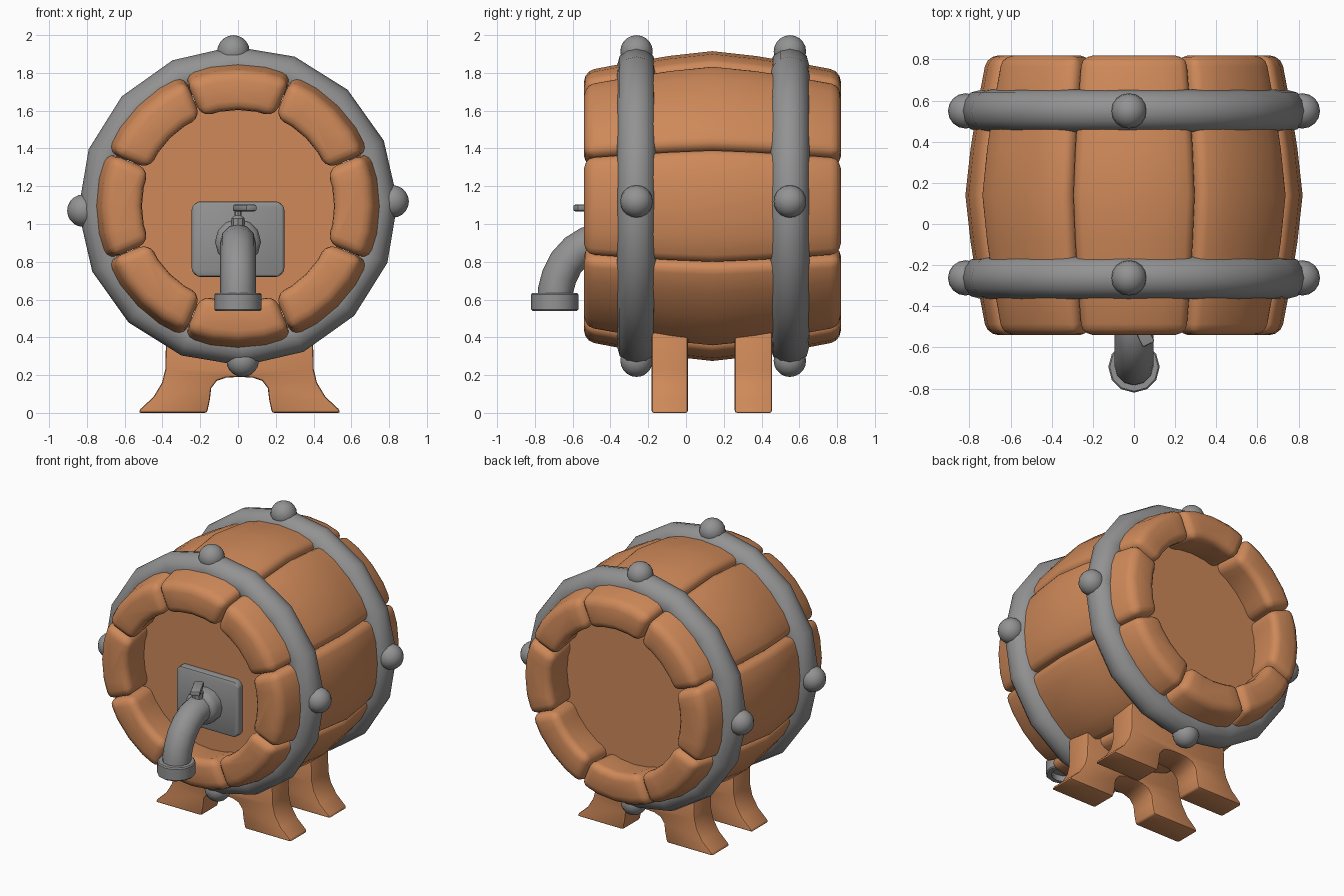
import bpy, bmesh, math
from mathutils import Vector, Matrix

if "Cube" in bpy.data.objects:
    bpy.data.objects.remove(bpy.data.objects["Cube"])

ZC, YC = 1.095, 0.14          # barrel axis height and middle


def material(name, rgb):
    m = bpy.data.materials.new(name)
    m.diffuse_color = (*rgb, 1)
    m.use_nodes = True
    m.node_tree.nodes["Principled BSDF"].inputs["Base Color"].default_value = m.diffuse_color
    return m


WOOD = material("warm wood", (0.62, 0.25, 0.10))
IRON = material("grey iron", (0.29, 0.29, 0.29))


def finish(name, bm, mat, bevel=0, segs=3, angle=40):
    bmesh.ops.recalc_face_normals(bm, faces=bm.faces)
    me = bpy.data.meshes.new(name)
    bm.to_mesh(me)
    bm.free()
    me.materials.append(mat)
    ob = bpy.data.objects.new(name, me)
    bpy.context.collection.objects.link(ob)
    bpy.ops.object.select_all(action='DESELECT')
    ob.select_set(True)
    bpy.context.view_layer.objects.active = ob
    if bevel:
        b = ob.modifiers.new("bevel", 'BEVEL')
        b.width, b.segments = bevel, segs
        b.limit_method, b.angle_limit = 'ANGLE', math.radians(35)
        bpy.ops.object.modifier_apply(modifier="bevel")
    bpy.ops.object.shade_smooth_by_angle(angle=math.radians(angle))
    return ob


def loft(bm, rings, close=False):
    """Skin a list of closed point rings; cap the ends unless closed."""
    vs = [[bm.verts.new(p) for p in r] for r in rings]
    n = len(vs[0])
    pairs = list(zip(vs, vs[1:])) + ([(vs[-1], vs[0])] if close else [])
    for a, b in pairs:
        for i in range(n):
            j = (i + 1) % n
            bm.faces.new((a[i], a[j], b[j], b[i]))
    if not close:
        bm.faces.new(vs[0])
        bm.faces.new(vs[-1])


def circle(r, y, n, z=ZC):
    """Ring around the y axis."""
    return [(r * math.cos(2 * math.pi * i / n), y, z + r * math.sin(2 * math.pi * i / n))
            for i in range(n)]


# Bulging barrel staves
def stave(k):
    bm = bmesh.new()
    rings = []
    angs = [math.radians(45 * k - 22.4 + 44.8 * i / 4) for i in range(5)]
    for s in range(-3, 4):
        t = s / 3
        drop = 0.105 * abs(t) ** 1.3
        outer = [(0.82 - drop, a) for a in angs]
        inner = [(0.575 - 0.7 * drop, a) for a in reversed(angs)]
        rings.append([(r * math.cos(a), YC + 0.68 * t, ZC + r * math.sin(a))
                      for r, a in outer + inner])
    loft(bm, rings)
    finish(f"stave_{k + 1}", bm, WOOD, 0.055)


for k in range(8):
    stave(k)

# Recessed round ends
for name, y0, y1 in (("front_head", -0.30, -0.24), ("back_head", 0.52, 0.58)):
    bm = bmesh.new()
    loft(bm, [circle(0.6, y0, 32), circle(0.6, y1, 32)])
    finish(name, bm, WOOD)

# Iron hoops with four round studs each
TURN = math.radians(1.7)
for name, y in (("front", -0.262), ("back", 0.55)):
    bm = bmesh.new()
    rings = []
    for i in range(16):
        a = 2 * math.pi * i / 16 + TURN
        ring = []
        for j in range(12):
            b = 2 * math.pi * j / 12
            r = 0.743 + 0.103 * math.cos(b)
            ring.append((r * math.cos(a), y + 0.103 * math.sin(b), ZC + r * math.sin(a)))
        rings.append(ring)
    loft(bm, rings, close=True)
    finish(f"{name}_hoop", bm, IRON, angle=50)
    for k in range(4):
        a = k * math.pi / 2 + TURN
        bm = bmesh.new()
        pos = Vector((0.819 * math.cos(a), y, ZC + 0.819 * math.sin(a)))
        bmesh.ops.create_uvsphere(bm, u_segments=16, v_segments=10, radius=0.086,
                                  matrix=Matrix.Translation(pos))
        finish(f"{name}_stud_{k + 1}", bm, IRON, angle=60)

# Stand: two saddles with flared feet
half = [(0, 0.19), (0.07, 0.187), (0.12, 0.17), (0.15, 0.13), (0.157, 0.07), (0.172, 0.0),
        (0.535, 0.0), (0.525, 0.02), (0.455, 0.085), (0.41, 0.16), (0.393, 0.23),
        (0.388, 0.43)]
outline = half + [(-x, z) for x, z in reversed(half[1:])]
for name, y0, y1 in (("front_saddle", -0.182, 0.01), ("back_saddle", 0.258, 0.455)):
    bm = bmesh.new()
    loft(bm, [[(x + 0.008, y, z) for x, z in outline] for y in (y0, y1)])
    finish(name, bm, WOOD, 0.022, 2)

# Tap: back plate
bm = bmesh.new()
c = 0.03
plate = [(-0.245 + c, 0.72), (0.245 - c, 0.72), (0.245, 0.72 + c), (0.245, 1.12 - c),
         (0.245 - c, 1.12), (-0.245 + c, 1.12), (-0.245, 1.12 - c), (-0.245, 0.72 + c)]
loft(bm, [[(x, y, z) for x, z in plate] for y in (-0.35, -0.28)])
finish("tap_plate", bm, IRON, 0.015, 2)

# Tap: collar on the plate
bm = bmesh.new()
loft(bm, [circle(r, y, 12, 0.905) for r, y in
          ((0.12, -0.33), (0.122, -0.40), (0.115, -0.43), (0.09, -0.45))])
finish("tap_collar", bm, IRON)

# Tap: bent spout, swept along a path in the y-z plane
path = [Vector(p) for p in ((-0.36, 0.905), (-0.46, 0.905), (-0.52, 0.893), (-0.58, 0.855),
                            (-0.635, 0.795), (-0.672, 0.72), (-0.69, 0.65), (-0.693, 0.58))]
rings = []
for i, p in enumerate(path):
    d = (path[min(i + 1, len(path) - 1)] - path[max(i - 1, 0)]).normalized()
    rings.append([(0.094 * math.cos(a), p.x - d.y * 0.094 * math.sin(a),
                   p.y + d.x * 0.094 * math.sin(a))
                  for a in (2 * math.pi * j / 12 for j in range(12))])
bm = bmesh.new()
loft(bm, rings)
finish("tap_spout", bm, IRON, angle=50)

# Tap: hollow rim at the mouth
bm = bmesh.new()
prof = [(0.09, 0.635), (0.118, 0.635), (0.125, 0.627), (0.125, 0.548), (0.118, 0.54),
        (0.088, 0.54), (0.084, 0.58)]
loft(bm, [[(r * math.cos(a), -0.695 + r * math.sin(a), z)
           for a in (2 * math.pi * j / 12 for j in range(12))] for r, z in prof])
finish("tap_rim", bm, IRON)

# Tap: handle stem and lever
bm = bmesh.new()
loft(bm, [[(r * math.cos(a), -0.45 + r * math.sin(a), z)
           for a in (2 * math.pi * j / 8 for j in range(8))]
          for r, z in ((0.035, 0.95), (0.035, 1.03), (0.018, 1.045), (0.018, 1.085))])
finish("tap_stem", bm, IRON)

bm = bmesh.new()
bmesh.ops.create_cube(bm, size=1, matrix=Matrix.Translation((0.035, -0.51, 1.085))
                      @ Matrix.Rotation(math.radians(26), 4, 'Z')
                      @ Matrix.Diagonal((0.065, 0.17, 0.035, 1)))
finish("tap_lever", bm, IRON, 0.01, 2)
